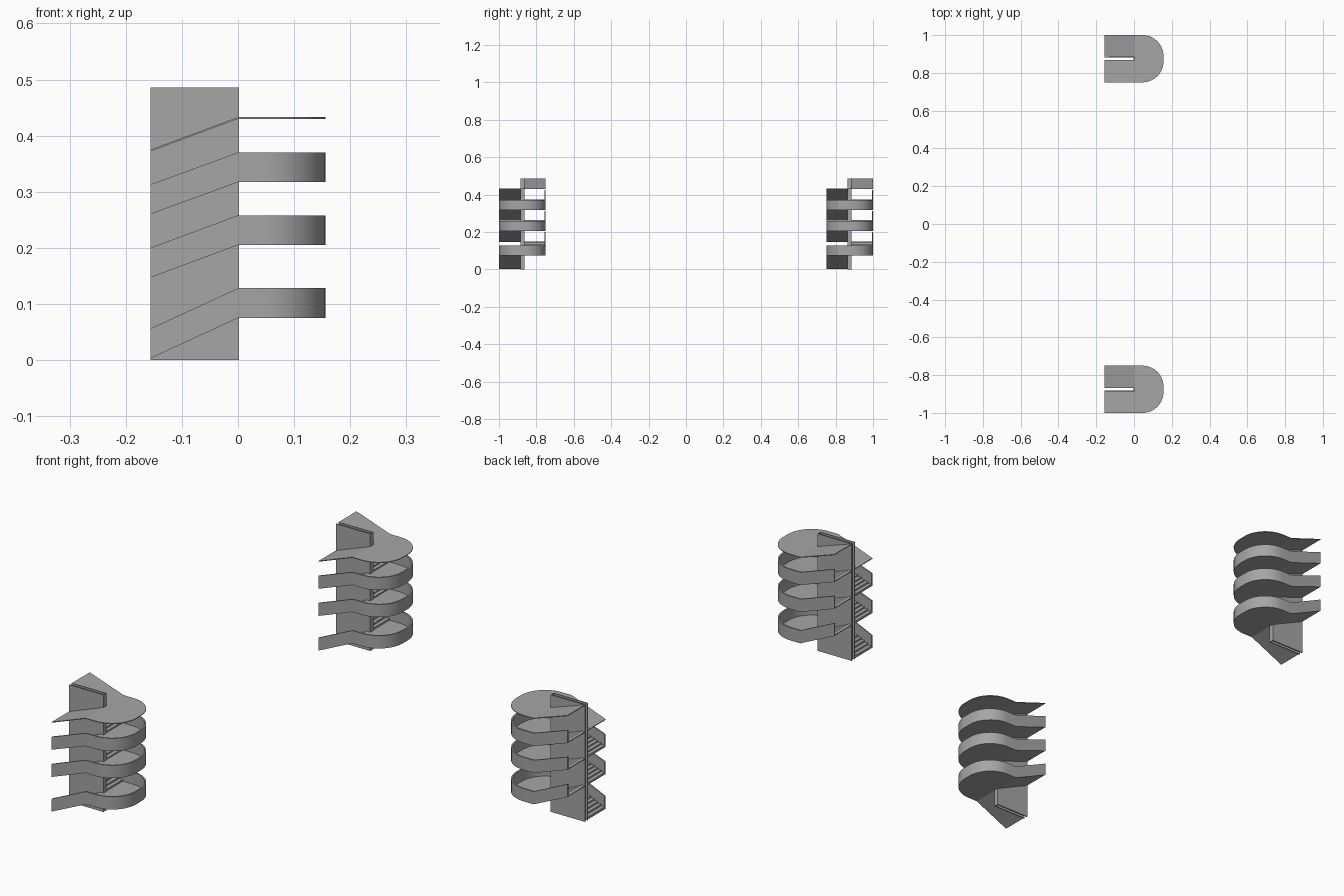
import bpy, bmesh, math

if "Cube" in bpy.data.objects:
    bpy.data.objects.remove(bpy.data.objects["Cube"])

L, HALF = 0.156, 0.125          # flight length, half width of a tower
GAP = 0.0065                    # half the open slot between flights
R, RAIL, SLAB = 0.11, 0.006, 0.003
RAIL_H, STEPS = 0.053, 10
LEVELS = [(0.003, 0.075, 0.147), (0.147, 0.205, 0.26), (0.26, 0.317, 0.371)]
ROOF = (0.372, 0.43, 0.483)

grey = bpy.data.materials.new("concrete_grey")
grey.diffuse_color = (0.38, 0.38, 0.38, 1)
grey.use_nodes = True
grey.node_tree.nodes["Principled BSDF"].inputs["Base Color"].default_value = grey.diffuse_color


def finish(bm, name, smooth=True):
    bmesh.ops.recalc_face_normals(bm, faces=bm.faces)
    me = bpy.data.meshes.new(name)
    bm.to_mesh(me)
    bm.free()
    me.materials.append(grey)
    ob = bpy.data.objects.new(name, me)
    bpy.context.collection.objects.link(ob)
    if smooth:
        bpy.ops.object.select_all(action='DESELECT')
        ob.select_set(True)
        bpy.context.view_layer.objects.active = ob
        bpy.ops.object.shade_smooth_by_angle(angle=math.radians(30))


def prism(bm, a, b):
    """Solid between two matching point loops."""
    va = [bm.verts.new(p) for p in a]
    vb = [bm.verts.new(p) for p in b]
    bm.faces.new(va)
    bm.faces.new(vb[::-1])
    for i in range(len(va)):
        j = (i + 1) % len(va)
        bm.faces.new((va[i], va[j], vb[j], vb[i]))


def outline(inset=0.0):
    """U-shaped plan path: front flight, rounded landing, back flight."""
    r = R - inset
    pts = [(-L, -HALF + inset), (0, -HALF + inset)]
    for cy, start in ((-HALF + R, -90), (HALF - R, 0)):
        for k in range(13):
            a = math.radians(start + 90 * k / 12)
            pts.append((L - R + r * math.cos(a), cy + r * math.sin(a)))
    return pts + [(0, HALF - inset), (-L, HALF - inset)]


def landing(bm, oy, z):
    pts = outline()[1:-1]
    prism(bm, [(x, y + oy, z) for x, y in pts],
          [(x, y + oy, z + SLAB) for x, y in pts])


def flight(bm, oy, side, z_left, z_mid, stepped):
    """Sloped slab from x=-L to x=0, with optional steps on top."""
    prof = [(-L, z_left), (0, z_mid)]
    if stepped:
        lo, hi = sorted((z_left, z_mid))
        rise = (hi - lo) / STEPS
        tops = []
        for i in range(STEPS):
            z = lo + SLAB + rise * (i + 1)
            tops += [(i / STEPS, z), ((i + 1) / STEPS, z)]
        if z_left < z_mid:
            prof += [(-L + t * L, z) for t, z in reversed(tops)]
        else:
            prof += [(-t * L, z) for t, z in tops]
    else:
        prof += [(0, z_mid + SLAB), (-L, z_left + SLAB)]
    y0, y1 = oy + side * GAP, oy + side * HALF
    if stepped:
        y1 -= side * RAIL * 0.5
    prism(bm, [(x, y0, z) for x, z in prof], [(x, y1, z) for x, z in prof])


def parapet(oy, levels, name):
    bm = bmesh.new()
    zs, zm, ze = levels
    rows = []
    outer, inner = outline(), outline(RAIL)
    for i, (o, n) in enumerate(zip(outer, inner)):
        z = zs if i == 0 else ze if i == len(outer) - 1 else zm
        rows.append([bm.verts.new((p[0], p[1] + oy, z + h)) for p, h in
                     ((o, 0), (o, RAIL_H), (n, RAIL_H), (n, 0))])
    for a, b in zip(rows, rows[1:]):
        for k in range(4):
            m = (k + 1) % 4
            bm.faces.new((a[k], a[m], b[m], b[k]))
    bm.faces.new(rows[0])
    bm.faces.new(rows[-1][::-1])
    finish(bm, name)


def core_wall(oy, name):
    """Thin wall wrapped round the slot, open at the left end."""
    bm = bmesh.new()
    w, t = GAP, 0.004
    pts = [(-L, -w - t), (0.002, -w - t), (0.002, w + t), (-L, w + t),
           (-L, w), (-0.002, w), (-0.002, -w), (-L, -w)]
    prism(bm, [(x, y + oy, 0) for x, y in pts],
          [(x, y + oy, 0.486) for x, y in pts])
    finish(bm, name, False)


for tag, oy in (("front", -0.875), ("rear", 0.875)):
    core_wall(oy, tag + "_core_wall")
    for n, (zs, zm, ze) in enumerate(LEVELS, 1):
        # stairs and landing of one full turn
        bm = bmesh.new()
        flight(bm, oy, -1, zs, zm, True)
        flight(bm, oy, 1, ze, zm, True)
        finish(bm, f"{tag}_steps_{n}", False)
        bm = bmesh.new()
        landing(bm, oy, zm)
        finish(bm, f"{tag}_landing_{n}")
        parapet(oy, (zs, zm, ze), f"{tag}_parapet_{n}")
    # plain roof sheet following the same turn
    bm = bmesh.new()
    flight(bm, oy, -1, ROOF[0], ROOF[1], False)
    flight(bm, oy, 1, ROOF[2], ROOF[1], False)
    landing(bm, oy, ROOF[1])
    finish(bm, tag + "_roof")
